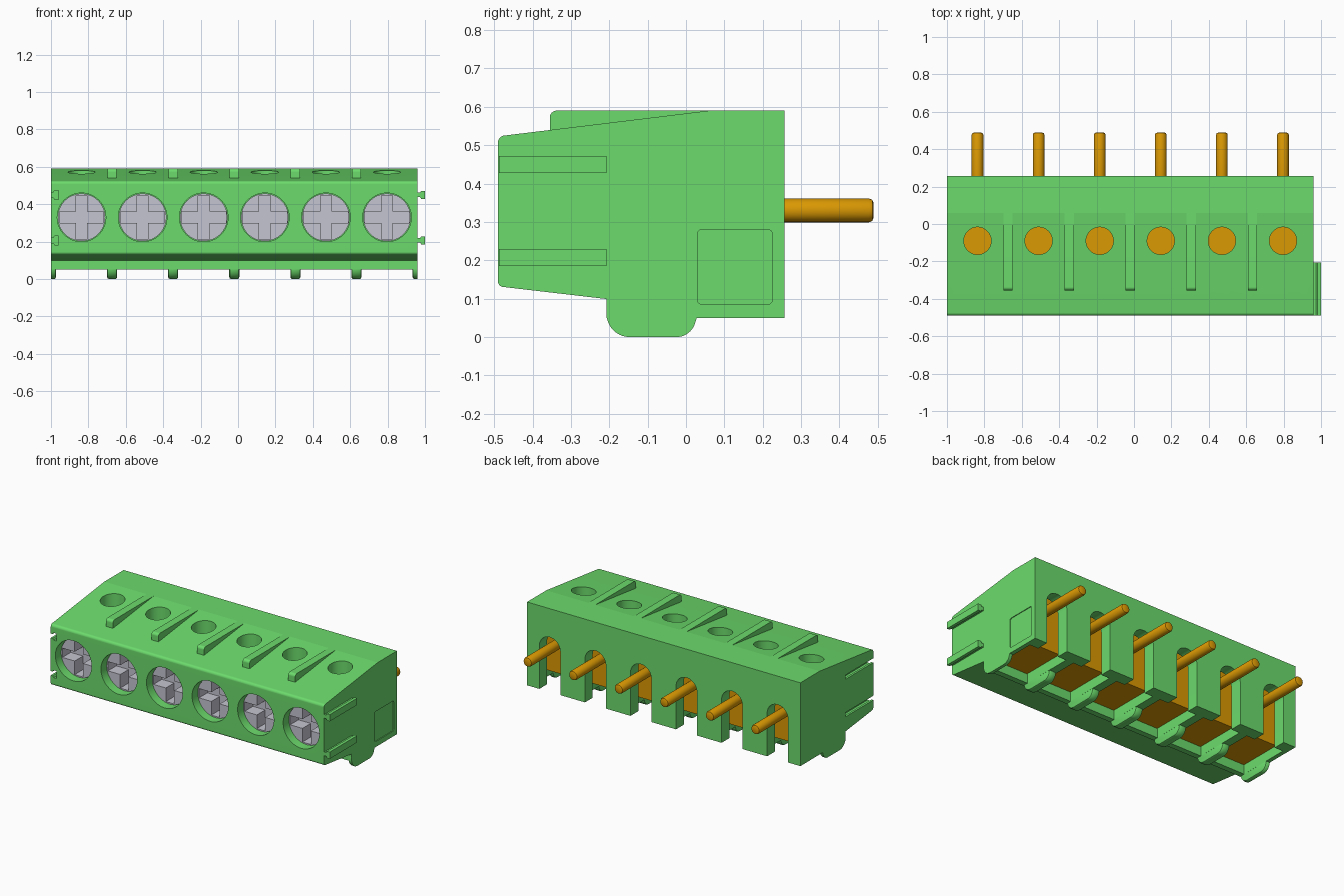
import bpy, bmesh, math
from mathutils import Vector

if "Cube" in bpy.data.objects:
    bpy.data.objects.remove(bpy.data.objects["Cube"], do_unlink=True)


def material(name, rgb):
    m = bpy.data.materials.new(name)
    m.use_nodes = True
    m.diffuse_color = (*rgb, 1)
    m.node_tree.nodes["Principled BSDF"].inputs["Base Color"].default_value = (*rgb, 1)
    return m


GREEN = material("green plastic", (0.15, 0.71, 0.15))
GOLD = material("gold metal", (0.71, 0.32, 0.001))
GREY = material("grey steel", (0.56, 0.56, 0.64))

LEFT, RIGHT, COUNT = -1.0, 0.96, 6
PITCH = (RIGHT - LEFT) / COUNT
POLES = [LEFT + PITCH * (i + 0.5) for i in range(COUNT)]
GAPS = [LEFT + PITCH * i for i in range(1, COUNT)]
PIN_Z = 0.33


def rounded(corners, steps=16):
    """Profile from (u, v, radius) corners, filleting those with a radius."""
    out = []
    for i, (u, v, r) in enumerate(corners):
        p = Vector((u, v))
        if not r:
            out.append(p)
            continue
        a = (Vector(corners[i - 1][:2]) - p).normalized()
        b = (Vector(corners[(i + 1) % len(corners)][:2]) - p).normalized()
        half = a.angle(b) / 2
        centre = p + (a + b).normalized() * (r / math.sin(half))
        s, e = p + a * (r / math.tan(half)) - centre, p + b * (r / math.tan(half)) - centre
        out += [centre + s.lerp(e, k / steps).normalized() * r for k in range(steps + 1)]
    return out


def rect(u0, u1, v0, v1, r=0):
    return rounded([(u0, v0, r), (u1, v0, r), (u1, v1, r), (u0, v1, r)])


def circle(u, v, r, n=64):
    return [(u + r * math.cos(math.tau * i / n), v + r * math.sin(math.tau * i / n)) for i in range(n)]


def prism(axis, pts, a, b):
    """Extrusion of a profile along an axis, as data for build()."""
    return axis, pts, a, b


def activate(ob):
    bpy.ops.object.select_all(action="DESELECT")
    ob.select_set(True)
    bpy.context.view_layer.objects.active = ob


def build(name, prisms, mat, bevel=0):
    bm = bmesh.new()
    place = {"x": lambda u, v, w: (w, u, v), "y": lambda u, v, w: (u, w, v), "z": lambda u, v, w: (u, v, w)}
    for axis, pts, a, b in prisms:
        lo = [bm.verts.new(place[axis](u, v, a)) for u, v in pts]
        hi = [bm.verts.new(place[axis](u, v, b)) for u, v in pts]
        bm.faces.new(lo)
        bm.faces.new(hi)
        for i in range(len(pts)):
            j = (i + 1) % len(pts)
            bm.faces.new((lo[i], lo[j], hi[j], hi[i]))
    bmesh.ops.recalc_face_normals(bm, faces=bm.faces)
    mesh = bpy.data.meshes.new(name)
    bm.to_mesh(mesh)
    bm.free()
    mesh.materials.append(mat)
    ob = bpy.data.objects.new(name, mesh)
    bpy.context.collection.objects.link(ob)
    if bevel:
        mod = ob.modifiers.new("bevel", "BEVEL")
        mod.width, mod.segments, mod.angle_limit = bevel, 2, math.radians(50)
        activate(ob)
        bpy.ops.object.modifier_apply(modifier=mod.name)
    return ob


def cut(ob, prisms):
    cutter = build("cutter", prisms, ob.data.materials[0])
    cutter.hide_render = True
    mod = ob.modifiers.new("cut", "BOOLEAN")
    mod.operation, mod.solver, mod.object = "DIFFERENCE", "EXACT", cutter
    activate(ob)
    bpy.ops.object.modifier_apply(modifier=mod.name)
    bpy.data.objects.remove(cutter, do_unlink=True)


def smooth(ob, angle=30):
    activate(ob)
    bpy.ops.object.shade_smooth_by_angle(angle=math.radians(angle))


# Housing: side profile extruded along the row
profile = rounded([(-0.49, 0.132, 0.015), (-0.207, 0.099, 0), (-0.207, 0.05, 0), (0.257, 0.05, 0),
                   (0.257, 0.59, 0), (0.06, 0.59, 0), (-0.49, 0.523, 0.018)])
housing = build("housing", [prism("x", profile, LEFT, RIGHT)], GREEN)

# Clamp pockets open at the bottom, then arched pin slots in the back wall
cut(housing, [prism("z", rect(x - 0.136, x + 0.136, -0.17, 0.177), 0, 0.46) for x in POLES])
arch = [(0.075 * math.cos(math.pi * k / 32), PIN_Z + 0.075 * math.sin(math.pi * k / 32)) for k in range(33)]
arch += [(-0.075, 0), (0.075, 0)]
cut(housing, [prism("y", [(x + u, v) for u, v in arch], 0.15, 0.3) for x in POLES])

# Round openings on the front and the top
cut(housing, [prism("y", circle(x, PIN_Z, 0.13), -0.6, -0.31) for x in POLES])
cut(housing, [prism("z", circle(x, -0.09, 0.073), 0.4, 0.7) for x in POLES])


# Interlocking rails on the left side, matching grooves on the other end
def tee(x, z, grow=0.0):
    n, w = 0.012 + grow, 0.022 + grow
    return [(x - 0.001, z - n), (x + 0.014, z - n), (x + 0.02, z - w), (x + 0.04, z - w),
            (x + 0.04, z + w), (x + 0.02, z + w), (x + 0.014, z + n), (x - 0.001, z + n)]


RAIL_Z = (0.45, 0.207)
cut(housing, [prism("y", tee(LEFT, z, 0.002), -0.6, -0.207) for z in RAIL_Z])
build("side_rails", [prism("y", tee(RIGHT, z), -0.488, -0.207) for z in RAIL_Z], GREEN)

# Shallow rounded panel on the end face
cut(housing, [prism("x", rect(0.03, 0.225, 0.085, 0.28, 0.012), RIGHT - 0.005, RIGHT + 0.1)])
smooth(housing, 6.5)

# Divider ribs on the sloping top
rib = rounded([(-0.355, 0.53, 0), (0.06, 0.58, 0), (0.06, 0.59, 0), (-0.355, 0.59, 0.018)])
smooth(build("top_ribs", [prism("x", rib, x - 0.025, x + 0.025) for x in GAPS], GREEN))

# Feet under the dividers, trimmed flush at both ends
foot = rounded([(-0.207, 0.09, 0), (-0.207, 0.0, 0.06), (0.012, 0.0, 0.05), (0.028, 0.05, 0), (0.028, 0.09, 0)])
feet = build("feet", [prism("x", foot, x - 0.027, x + 0.027) for x in [LEFT, *GAPS, RIGHT]], GREEN, 0.011)
cut(feet, [prism("x", rect(-0.5, 0.5, -0.1, 0.3), a, b) for a, b in ((LEFT - 0.2, LEFT), (RIGHT, RIGHT + 0.2))])
smooth(feet)

# Screw heads with a deep cross recess
h, l = 0.03, 0.118
cross = [(-h, -l), (h, -l), (h, -h), (l, -h), (l, h), (h, h), (h, l), (-h, l), (-h, h), (-l, h), (-l, -h), (-h, -h)]
screws = build("screw_heads", [prism("y", circle(x, PIN_Z, 0.127), -0.435, -0.3) for x in POLES], GREY)
cut(screws, [prism("y", [(x + u, PIN_Z + v) for u, v in cross], -0.5, -0.35) for x in POLES])
smooth(screws)

# Metal clamps filling the pockets
clamps = [prism("z", rect(x - 0.133, x + 0.133, -0.169, 0.12), 0.11, 0.455) for x in POLES]
build("clamps", clamps, GOLD)

# Solder pins
pins = [prism("y", circle(x, PIN_Z, 0.031, 24), 0.08, 0.489) for x in POLES]
smooth(build("pins", pins, GOLD, 0.012))
